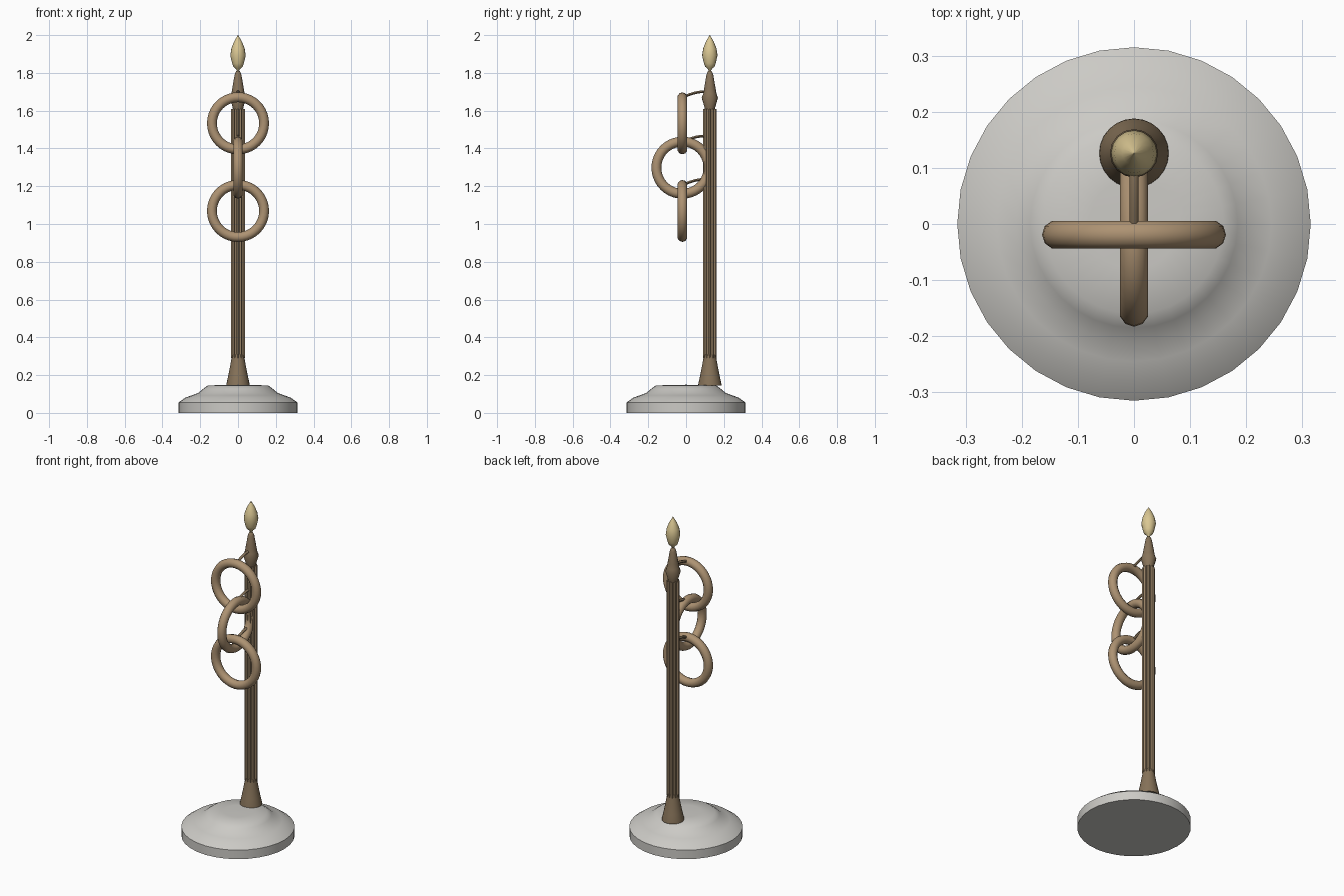
import bpy
import bmesh
from math import sin, cos, pi, radians, tau

default = bpy.data.objects.get("Cube")
if default:
    bpy.data.objects.remove(default, do_unlink=True)

POLE_Y = 0.126
RING_Y = -0.019


def material(name, rgb):
    mat = bpy.data.materials.new(name)
    mat.use_nodes = True
    mat.diffuse_color = (*rgb, 1)
    mat.node_tree.nodes["Principled BSDF"].inputs["Base Color"].default_value = (*rgb, 1)
    return mat


stone = material("pale grey stone", (0.60, 0.59, 0.56))
tan = material("tan brass", (0.42, 0.29, 0.17))
bronze = material("bronze", (0.31, 0.22, 0.13))
brown = material("dark brown", (0.24, 0.17, 0.10))
gold = material("pale gold", (0.70, 0.57, 0.29))


def finish(obj, name, mat, angle=50):
    """Name, colour and shade a finished part."""
    obj.name = obj.data.name = name
    obj.data.materials.clear()
    obj.data.materials.append(mat)
    bpy.ops.object.select_all(action="DESELECT")
    obj.select_set(True)
    bpy.context.view_layer.objects.active = obj
    bpy.ops.object.shade_smooth_by_angle(angle=radians(angle))


def lathe(name, profile, y, mat, sides=24, flute=None, angle=50):
    """Stack rings of (radius, height); flute(a) scales the radius at angle a."""
    bm = bmesh.new()
    rings = []
    for r, z in profile:
        angles = [tau * i / sides for i in range(sides)]
        scale = [flute(a) if flute else 1 for a in angles]
        rings.append([bm.verts.new((r * s * cos(a), r * s * sin(a), z))
                      for a, s in zip(angles, scale)])
    for low, high in zip(rings, rings[1:]):
        for i in range(sides):
            j = (i + 1) % sides
            bm.faces.new((low[i], low[j], high[j], high[i]))
    bm.faces.new(rings[0][::-1])
    bm.faces.new(rings[-1])
    bmesh.ops.recalc_face_normals(bm, faces=bm.faces)
    mesh = bpy.data.meshes.new(name)
    bm.to_mesh(mesh)
    bm.free()
    obj = bpy.data.objects.new(name, mesh)
    bpy.context.collection.objects.link(obj)
    obj.location.y = y
    finish(obj, name, mat, angle)


# Round stepped base
lathe("base", [(0.315, 0), (0.315, 0.055), (0.28, 0.08), (0.245, 0.093),
               (0.21, 0.106), (0.185, 0.127), (0.16, 0.145), (0.08, 0.148),
               (0.002, 0.149)], 0, stone, sides=32)

# Flared foot, fluted shaft, collar and finial share one axis
lathe("foot", [(0.062, 0.145), (0.061, 0.155), (0.052, 0.195), (0.043, 0.24),
               (0.036, 0.28), (0.031, 0.31)], POLE_Y, brown)

FLUTES = 12
lathe("shaft", [(0.036, 0.29), (0.036, 1.61)], POLE_Y, bronze, sides=FLUTES * 6,
      flute=lambda a: 1 - 0.2 * abs(sin(a * FLUTES / 2)), angle=35)

lathe("collar", [(0.026, 1.60), (0.029, 1.62), (0.043, 1.668), (0.035, 1.69),
                 (0.03, 1.72), (0.018, 1.79), (0.011, 1.808), (0.002, 1.812)],
      POLE_Y, brown, sides=16)

lathe("finial", [(0.004, 1.808), (0.012, 1.822), (0.025, 1.833), (0.031, 1.85),
                 (0.041, 1.893), (0.035, 1.93), (0.021, 1.965), (0.001, 2.0)],
      POLE_Y, gold, sides=16)

# Three linked rings, alternating direction, each held by a curved hook
links = [("top", 1.533, False), ("middle", 1.298, True), ("bottom", 1.069, False)]
for label, z, sideways in links:
    rotation = (0, pi / 2, 0) if sideways else (pi / 2, 0, 0)
    bpy.ops.mesh.primitive_torus_add(
        major_radius=0.138, minor_radius=0.026, major_segments=40, minor_segments=10,
        location=(0, RING_Y, z), rotation=rotation)
    finish(bpy.context.object, label + "_ring", tan, 60)

    curve = bpy.data.curves.new(label + "_hook", "CURVE")
    curve.dimensions = "3D"
    curve.bevel_depth = 0.008
    curve.bevel_resolution = 1
    curve.use_fill_caps = True
    spline = curve.splines.new("POLY")
    path = [(-0.005, 0.143), (0.02, 0.153), (0.05, 0.162), (0.08, 0.167), (0.115, 0.168)]
    spline.points.add(len(path) - 1)
    for point, (y, rise) in zip(spline.points, path):
        point.co = (0, y, z + rise, 1)
    hook = bpy.data.objects.new(label + "_hook", curve)
    bpy.context.collection.objects.link(hook)
    bpy.ops.object.select_all(action="DESELECT")
    hook.select_set(True)
    bpy.context.view_layer.objects.active = hook
    bpy.ops.object.convert(target="MESH")
    finish(bpy.context.object, label + "_hook", brown, 60)
